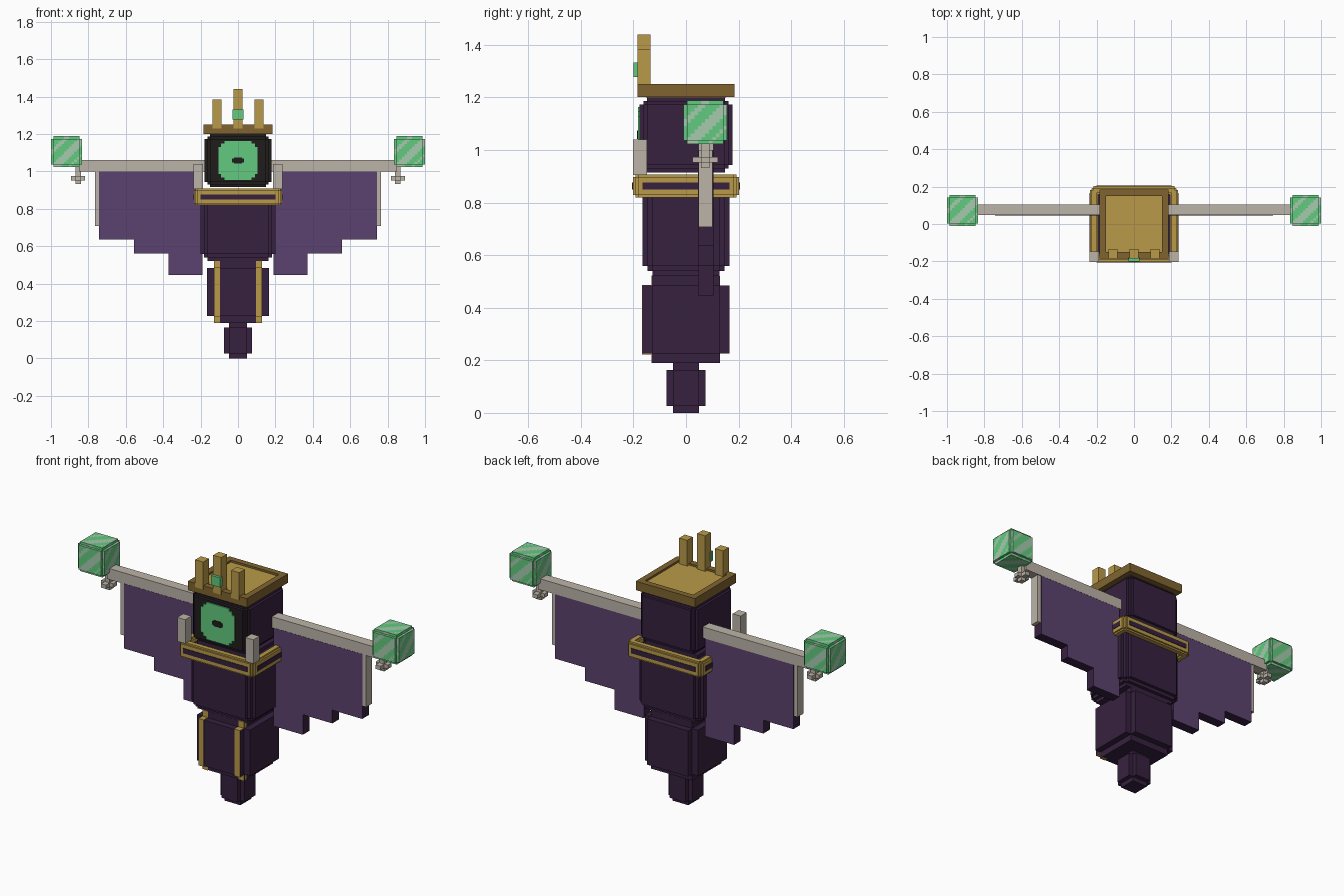
import bpy, bmesh
from itertools import permutations
from mathutils import Matrix, Vector

cube = bpy.data.objects.get("Cube")
if cube:
    bpy.data.objects.remove(cube, do_unlink=True)


def material(name, code):
    rgb = [int(code[i:i + 2], 16) / 255 for i in (0, 2, 4)]
    color = [c / 12.92 if c < 0.04 else ((c + 0.055) / 1.055) ** 2.4 for c in rgb] + [1]
    mat = bpy.data.materials.new(name)
    mat.use_nodes = True
    mat.diffuse_color = color
    mat.node_tree.nodes["Principled BSDF"].inputs["Base Color"].default_value = color
    return mat


DARK = material("dark purple", "36213F")
PURPLE = material("wing purple", "5B426E")
BONE = material("bone", "BCB4A8")
GOLD = material("gold", "BA9A48")
BRONZE = material("dark gold", "80642F")
GREEN = material("gem green", "62CA7E")
PALE = material("pale green", "A6CBAE")
BLACK = material("black", "201D1C")


def build(name, boxes, mats, rule=None, cuts=0):
    """One object from boxes given as (center, half size); rule picks a face's material."""
    bm = bmesh.new()
    for center, half in boxes:
        scale = Matrix.Diagonal((*[2 * h for h in half], 1))
        bmesh.ops.create_cube(bm, size=1, matrix=Matrix.Translation(center) @ scale)
    if cuts:
        bmesh.ops.subdivide_edges(bm, edges=bm.edges[:], cuts=cuts, use_grid_fill=True)
    bm.normal_update()
    if rule:
        for face in bm.faces:
            face.material_index = rule(face.calc_center_median(), face.normal)
    mesh = bpy.data.meshes.new(name)
    bm.to_mesh(mesh)
    bm.free()
    for mat in mats:
        mesh.materials.append(mat)
    obj = bpy.data.objects.new(name, mesh)
    bpy.context.collection.objects.link(obj)
    return obj


def span(x0, x1, y0, y1, z0, z1):
    """Center and half size from limits."""
    lo, hi = Vector((x0, y0, z0)), Vector((x1, y1, z1))
    return (lo + hi) / 2, (hi - lo) / 2


def stepped(center, half, step, levels=1):
    """Boxes that together make a block with stair-stepped edges."""
    patterns = [(0, 1, 1)] if levels == 1 else [(0, 2, 2), (1, 1, 2)]
    return [(center, [h - step * k for h, k in zip(half, p)])
            for pattern in patterns for p in sorted(set(permutations(pattern)))]


# Body segments
build("tail_tip", stepped((0, 0, 0.095), (0.075, 0.075, 0.095), 0.026), [DARK])
build("lower_body", stepped((0, 0, 0.355), (0.165, 0.165, 0.165), 0.036), [DARK])
build("torso", stepped((0, 0, 0.712), (0.2, 0.166, 0.192), 0.019, 2), [DARK])

# Head with a dark front
build("head", stepped((0, 0, 1.058), (0.178, 0.176, 0.143), 0.014, 2), [DARK, BLACK],
      lambda c, n: int(n.y < -0.5))

# Round eye with cut corners and a slit pupil
build("eye", [((0, -0.178, 1.058), (a, 0.004, b))
              for a, b in ((0.105, 0.072), (0.09, 0.09), (0.072, 0.105))], [GREEN])
build("pupil", [((0, -0.183, 1.058), (0.032, 0.003, 0.01)),
                ((0, -0.183, 1.058), (0.022, 0.003, 0.016))], [BLACK])

# Collar ring with an inlaid band
collar = []
for s in (-1, 1):
    collar += stepped((0, s * 0.18, 0.863), (0.225, 0.022, 0.044), 0.009)
    collar += stepped((s * 0.214, 0, 0.863), (0.022, 0.19, 0.044), 0.009)
build("collar", collar, [GOLD])
build("collar_band", [((0, 0, 0.863), (0.2, 0.205, 0.014)),
                      ((0, 0, 0.863), (0.239, 0.165, 0.014))], [DARK])

# Crown plate, floor, prongs and gem
rim = []
for s in (-1, 1):
    rim += [((s * 0.167, 0, 1.226), (0.017, 0.184, 0.025)),
            ((0, s * 0.167, 1.226), (0.15, 0.017, 0.025))]
build("crown_rim", rim, [BRONZE])
build("crown_floor", [span(-0.152, 0.152, -0.152, 0.152, 1.2, 1.24)], [GOLD, BRONZE],
      lambda c, n: int(n.z < 0.5))
for name, x, top in (("right", -0.112, 1.385), ("middle", 0, 1.44), ("left", 0.112, 1.385)):
    build(name + "_prong", [span(x - 0.025, x + 0.025, -0.185, -0.135, 1.23, top)], [GOLD])
build("crown_gem", [span(-0.029, 0.029, -0.2, -0.18, 1.278, 1.332)], [GREEN])


def gem_rule(middle, cell):
    """Diagonal pale streaks, rising to the right on every side."""
    def rule(c, n):
        p = (c - middle) / cell
        if abs(n.y) > 0.5:
            d = -n.y * p.x - p.z
        elif abs(n.x) > 0.5:
            d = n.x * p.y - p.z
        else:
            d = p.x - n.z * p.y
        return int(round(d) in (-5, -4, 0, 1, 2, 6))
    return rule


for side, s in (("right", -1), ("left", 1)):
    def mirrored(x0, x1, *rest):
        return span(*sorted((s * x0, s * x1)), *rest)

    # Gold strips on the front of the lower body
    build(side + "_strip", [mirrored(0.096, 0.129, -0.168, -0.129, 0.223, 0.487),
                            mirrored(0.096, 0.129, -0.132, -0.11, 0.189, 0.522)], [GOLD])

    # Shoulder post
    build(side + "_shoulder_post", [mirrored(0.187, 0.237, -0.202, -0.148, 0.905, 1.04)], [BONE])

    # Wing bones
    build(side + "_wing_bar", [mirrored(0.16, 0.85, 0.047, 0.105, 0.998, 1.06)], [BONE])
    build(side + "_wing_spar", [mirrored(0.738, 0.765, 0.048, 0.1, 0.707, 1.0)], [BONE])
    build(side + "_claw", [mirrored(0.84, 0.87, 0.058, 0.09, 0.932, 1.025),
                           mirrored(0.818, 0.893, 0.058, 0.09, 0.952, 0.974),
                           mirrored(0.84, 0.87, 0.024, 0.122, 0.952, 0.974)], [BONE])

    # Stepped wing cloth, with dark edges
    steps = ((0.19, 0.372, 0.447), (0.372, 0.555, 0.56), (0.555, 0.742, 0.635))
    build(side + "_wing_cloth", [mirrored(a, b, 0.046, 0.104, low, 1.0) for a, b, low in steps],
          [DARK, PURPLE], lambda c, n: int(abs(n.y) > 0.5))

    # Streaked gem block at the wing tip
    middle = Vector((s * 0.917, 0.073, 1.105))
    build(side + "_wing_gem", stepped(middle, (0.083, 0.083, 0.083), 0.014), [GREEN, PALE],
          gem_rule(middle, 0.0166), cuts=9)
